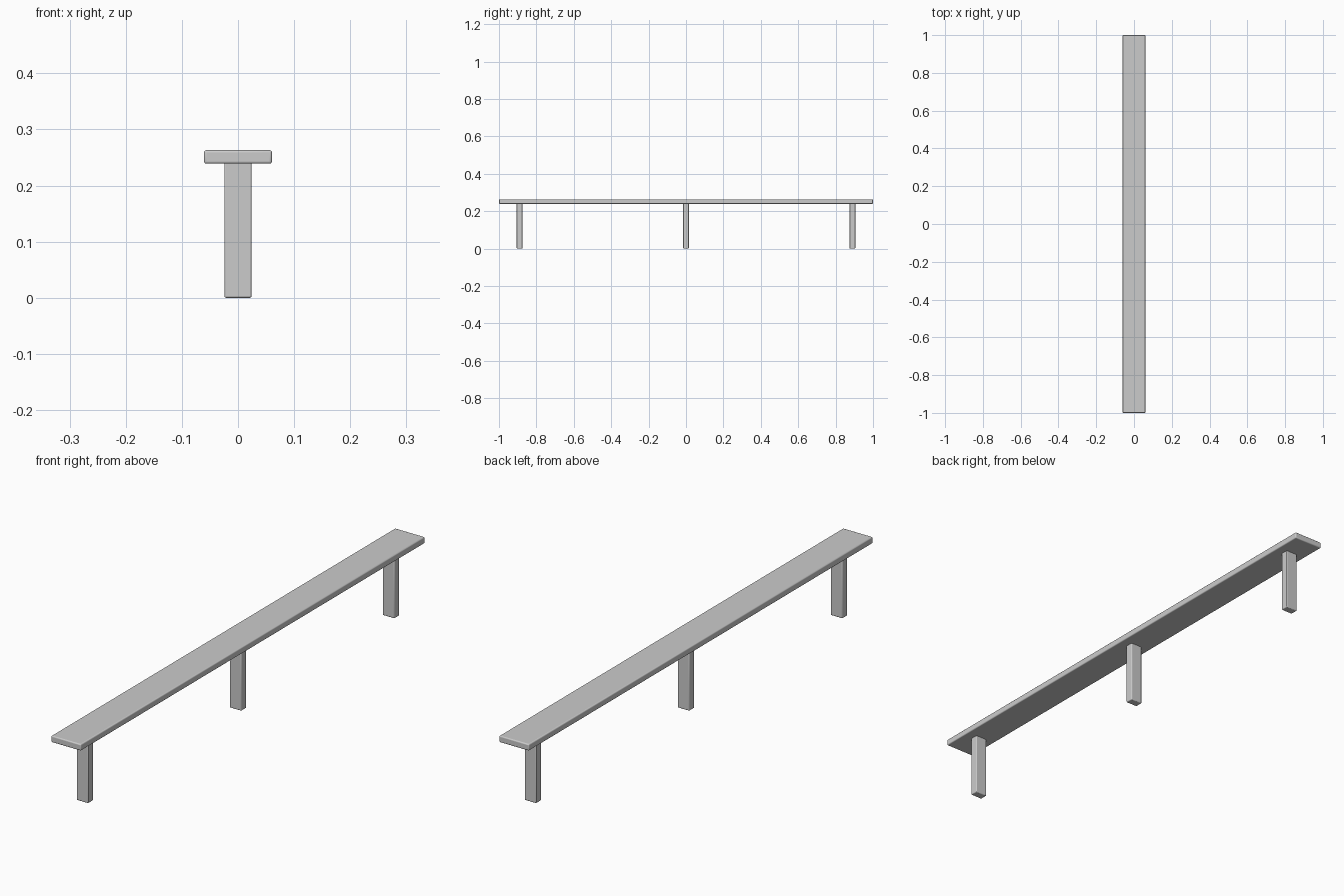
import bpy

if "Cube" in bpy.data.objects:
    bpy.data.objects.remove(bpy.data.objects["Cube"])

PLANK_BOTTOM, PLANK_TOP = 0.239, 0.263


def rounded_box(name, size, center, bevel):
    bpy.ops.mesh.primitive_cube_add(size=1, location=center)
    ob = bpy.context.object
    ob.name = name
    ob.scale = size
    bpy.ops.object.transform_apply(location=False, rotation=False, scale=True)
    mod = ob.modifiers.new("soft_edges", 'BEVEL')
    mod.width = bevel
    mod.segments = 3
    bpy.ops.object.shade_smooth_by_angle()
    return ob


# Long flat plank
rounded_box("beam_plank", (0.121, 2.0, PLANK_TOP - PLANK_BOTTOM),
            (0, 0, (PLANK_TOP + PLANK_BOTTOM) / 2), 0.004)

# Three posts under the plank, reaching slightly into it
post_top = PLANK_BOTTOM + 0.005
for name, y in (("front_post", -0.89), ("middle_post", 0), ("back_post", 0.89)):
    rounded_box(name, (0.048, 0.03, post_top), (0, y, post_top / 2), 0.003)
